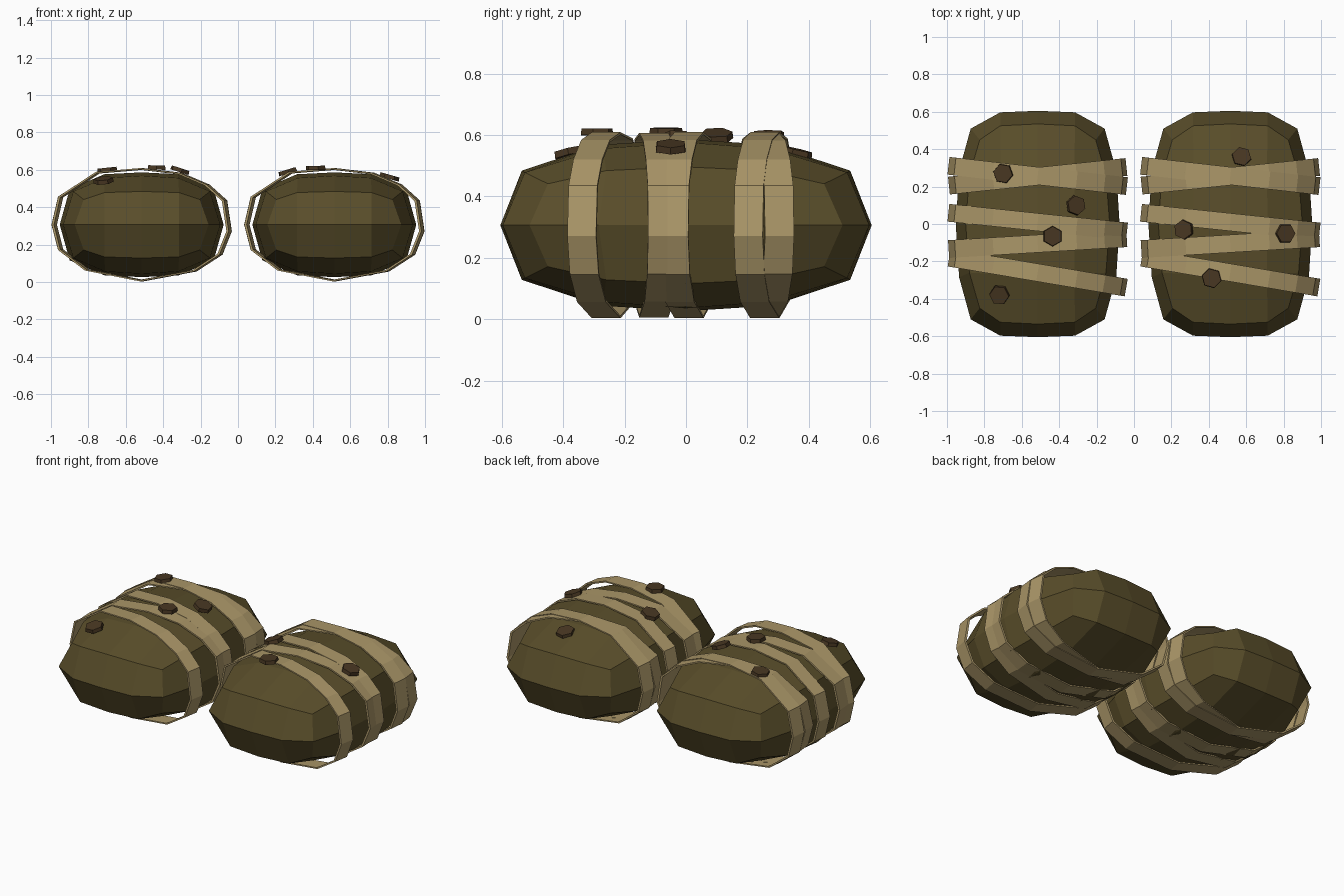
import bpy, bmesh, math
from mathutils import Vector, Matrix, Euler

if "Cube" in bpy.data.objects:
    bpy.data.objects.remove(bpy.data.objects["Cube"])


def material(name, rgb):
    m = bpy.data.materials.new(name)
    m.diffuse_color = (*rgb, 1)
    m.use_nodes = True
    m.node_tree.nodes["Principled BSDF"].inputs["Base Color"].default_value = m.diffuse_color
    return m


SHELL = material("dark_olive", (0.10, 0.075, 0.023))
STRAP = material("tan_cloth", (0.41, 0.31, 0.14))
STUD = material("brown_stud", (0.065, 0.038, 0.016))
MID_Z = 0.306


def make_object(name, bm, mat, matrix):
    bmesh.ops.recalc_face_normals(bm, faces=bm.faces)
    me = bpy.data.meshes.new(name)
    bm.to_mesh(me)
    bm.free()
    me.materials.append(mat)
    ob = bpy.data.objects.new(name, me)
    ob.matrix_world = matrix
    bpy.context.collection.objects.link(ob)
    return ob


# Faceted pod: one eighth of the hull, mirrored on all three axes
def pod(name, cx):
    top = [[(0, 0, .28), (.2, 0, .27), (.385, 0, .19)],
           [(0, .28, .262), (.195, .27, .25), (.365, .26, .178)],
           [(0, .535, .178), (.2, .525, .172), (.31, .45, .135)]]
    rim = [(0, .605, 0), (.2, .597, 0), (.358, .51, 0), (.42, .285, 0), (.438, 0, 0)]
    edge = [top[2][0], top[2][1], top[2][2], top[1][2], top[0][2]]
    bm = bmesh.new()

    def quad(*pts):
        bm.faces.new([bm.verts.new(p) for p in pts])

    for i in range(2):
        for j in range(2):
            quad(top[i][j], top[i][j + 1], top[i + 1][j + 1], top[i + 1][j])
    for i in range(4):
        quad(edge[i], edge[i + 1], rim[i + 1], rim[i])
    for axis in range(3):
        copy = bmesh.ops.duplicate(bm, geom=bm.verts[:] + bm.edges[:] + bm.faces[:])
        for v in [g for g in copy["geom"] if isinstance(g, bmesh.types.BMVert)]:
            v.co[axis] *= -1
    bmesh.ops.remove_doubles(bm, verts=bm.verts, dist=1e-4)
    make_object(name, bm, SHELL, Matrix.Translation((cx, 0, MID_Z)))


# Thin closed strap looped around the pod, turned a little about z
LOOP = [(.48, -.035), (.455, .13), (.36, .215), (.21, .278), (0, .303), (-.24, .283),
        (-.445, .15), (-.48, 0), (-.445, -.135), (-.30, -.245), (0, -.303),
        (.29, -.25), (.43, -.16)]


def strap(name, cx, y, angle, width=.095, grow=1.0):
    bm = bmesh.new()
    n = len(LOOP)
    rings = []
    for k, side in ((1, -1), (1, 1), (.974, 1), (.974, -1)):
        rings.append([bm.verts.new((x * k * grow, side * width / 2, z * k * grow))
                      for x, z in LOOP])
    for r in range(4):
        a, b = rings[r], rings[(r + 1) % 4]
        for i in range(n):
            j = (i + 1) % n
            bm.faces.new((a[i], a[j], b[j], b[i]))
    make_object(name, bm, STRAP, Matrix.Translation((cx, y, MID_Z))
                @ Matrix.Rotation(math.radians(angle), 4, 'Z'))


# Six-sided stud
def stud(name, x, y, z, tilt_x, tilt_y, spin):
    bm = bmesh.new()
    bmesh.ops.create_cone(bm, cap_ends=True, segments=6, radius1=.055,
                          radius2=.052, depth=.022)
    rot = Euler((math.radians(tilt_x), math.radians(tilt_y), 0)).to_matrix().to_4x4()
    make_object(name, bm, STUD, Matrix.Translation((x, y, z)) @ rot
                @ Matrix.Rotation(math.radians(spin), 4, 'Z'))


STRAPS = [(.257, -6.5, 1.0), (.255, 6, .994), (.01, -6, 1.0),
          (-.105, 3.5, .994), (-.26, -9.6, 1.0)]
for side, cx in (("left", -.515), ("right", .515)):
    pod(side + "_pod", cx)
    for i, (y, angle, grow) in enumerate(STRAPS):
        strap(f"{side}_strap_{i + 1}", cx, y, angle, grow=grow)

STUDS = [(-.70, .27, .60, 0, -6, 20), (-.31, .10, .598, 0, 18, 10),
         (-.435, -.065, .612, 0, 2, 0), (-.72, -.38, .543, 13, -6, 25),
         (.575, .36, .543, -13, 3, 15), (.265, -.03, .59, 0, -17, 5),
         (.81, -.05, .562, 0, 16, 30), (.415, -.29, .61, 0, -1, 15)]
for i, s in enumerate(STUDS):
    stud(f"stud_{i + 1}", *s)
